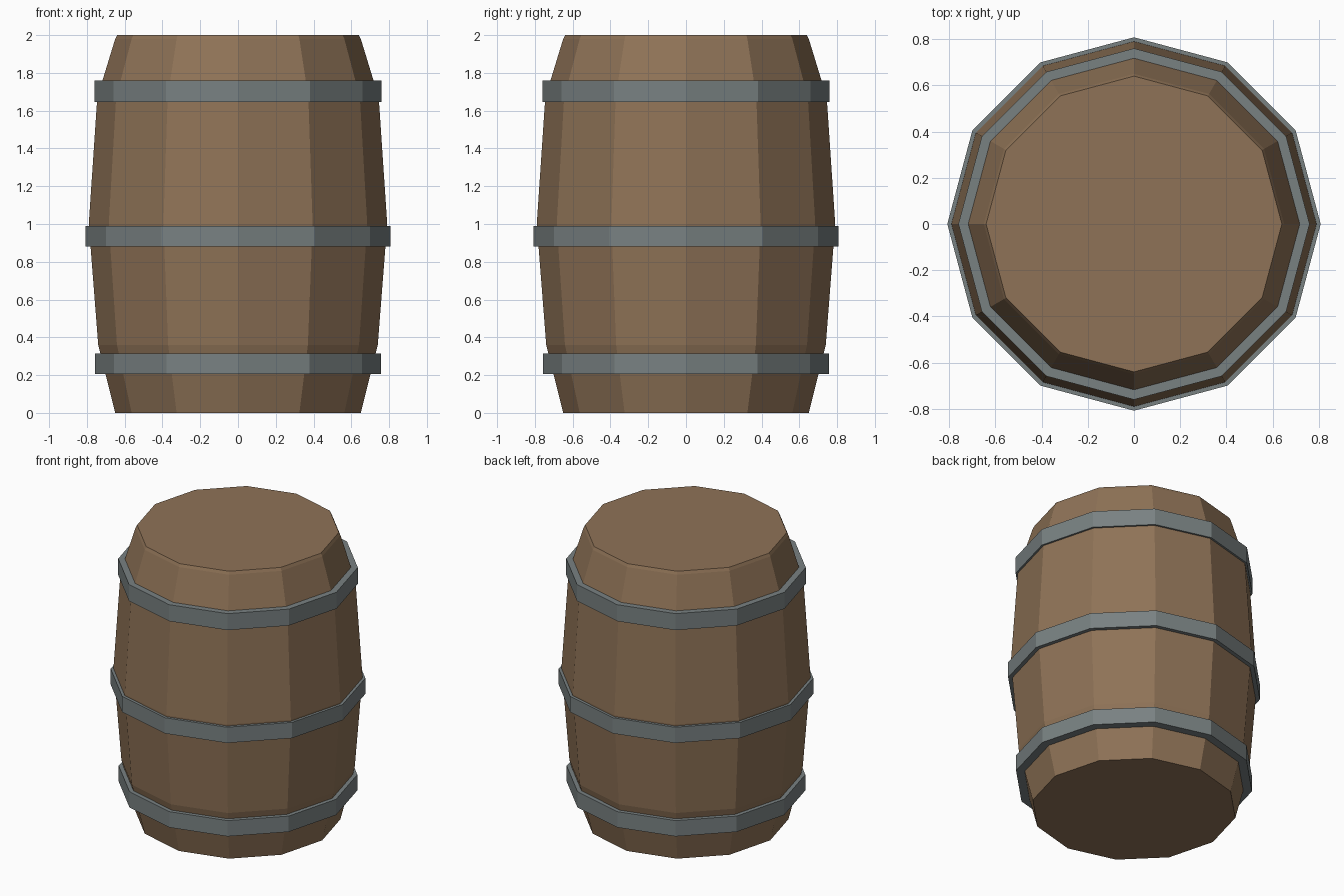
import bpy, bmesh, math

if "Cube" in bpy.data.objects:
    bpy.data.objects.remove(bpy.data.objects["Cube"])

SIDES = 12


def material(name, rgb):
    m = bpy.data.materials.new(name)
    m.diffuse_color = (*rgb, 1)
    m.use_nodes = True
    m.node_tree.nodes["Principled BSDF"].inputs["Base Color"].default_value = m.diffuse_color
    return m


def lathe(name, profile, mat, closed=False):
    """Spin (radius, z) points into a flat-faced 12-sided solid."""
    bm = bmesh.new()
    rings = []
    for r, z in profile:
        rings.append([bm.verts.new((r * math.cos(2 * math.pi * i / SIDES),
                                    r * math.sin(2 * math.pi * i / SIDES), z))
                      for i in range(SIDES)])
    pairs = list(zip(rings, rings[1:]))
    if closed:
        pairs.append((rings[-1], rings[0]))
    else:
        bm.faces.new(rings[0])
        bm.faces.new(rings[-1])
    for a, b in pairs:
        for i in range(SIDES):
            j = (i + 1) % SIDES
            bm.faces.new((a[i], a[j], b[j], b[i]))
    bmesh.ops.recalc_face_normals(bm, faces=bm.faces)
    mesh = bpy.data.meshes.new(name)
    bm.to_mesh(mesh)
    bm.free()
    mesh.materials.append(mat)
    ob = bpy.data.objects.new(name, mesh)
    bpy.context.collection.objects.link(ob)
    return ob


wood = material("brown_wood", (0.275, 0.171, 0.095))
iron = material("grey_iron", (0.19, 0.22, 0.222))

# Bulging barrel body with a thin lip at the top
lathe("barrel_body", [(0.65, 0), (0.74, 0.36), (0.79, 1.0), (0.745, 1.67),
                      (0.65, 1.98), (0.64, 2.0)], wood)

# Three straight-sided hoops, their inner walls sunk into the staves
for name, r, z0, z1 in (("bottom_hoop", 0.757, 0.205, 0.315),
                        ("middle_hoop", 0.808, 0.88, 0.99),
                        ("top_hoop", 0.76, 1.645, 1.76)):
    lathe(name, [(r, z0), (r, z1), (r - 0.07, z1), (r - 0.07, z0)], iron, closed=True)
